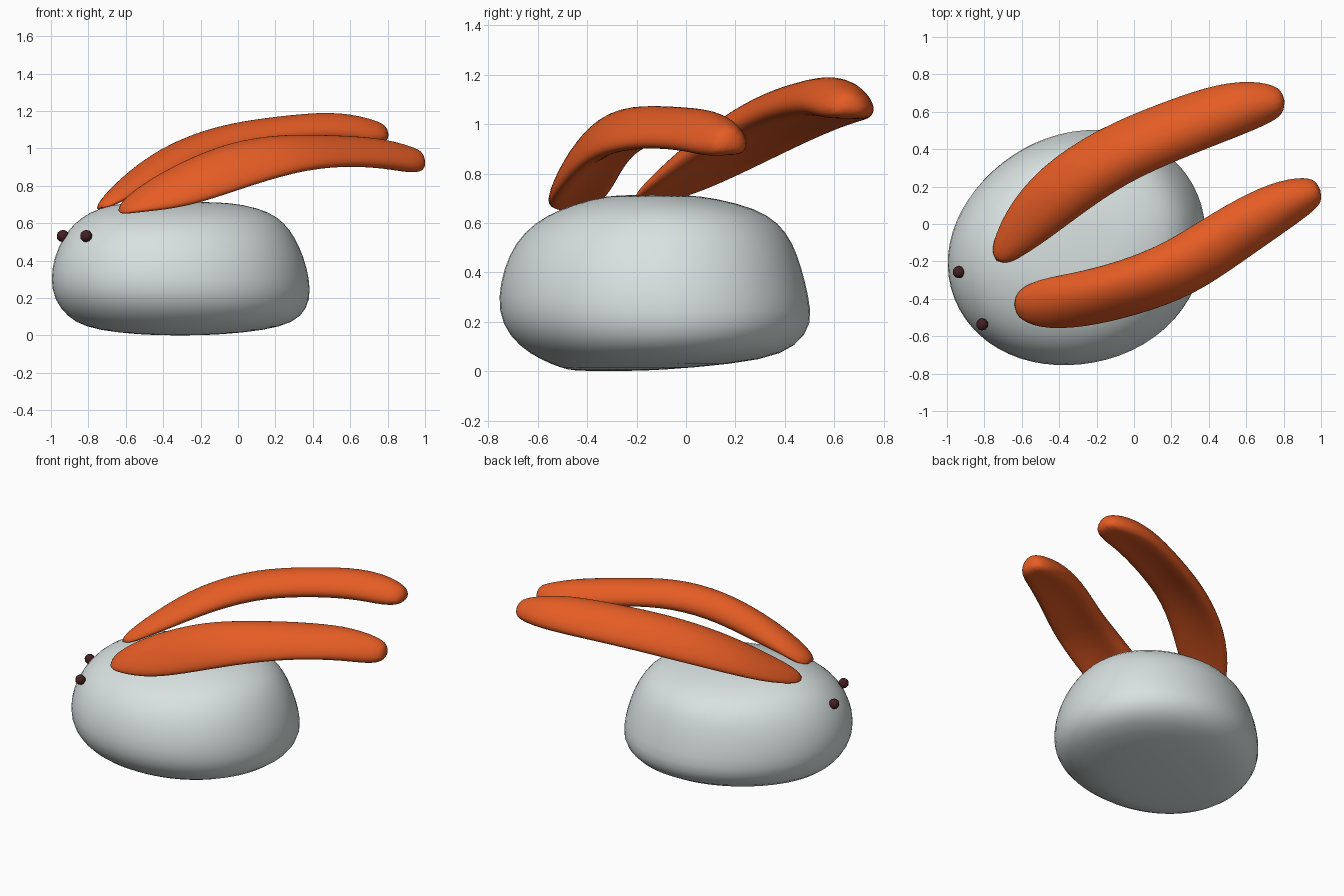
import bpy, bmesh, math
from mathutils import Vector


def material(name, rgb):
    m = bpy.data.materials.new(name)
    m.diffuse_color = (*rgb, 1)
    return m


snow = material("pale grey", (0.69, 0.76, 0.75))
orange = material("orange", (0.79, 0.108, 0.018))
dark = material("dark maroon", (0.06, 0.014, 0.017))


def loft(name, rings, mat, levels):
    """Skin a list of equal-length closed rings, cap the ends and smooth."""
    bm = bmesh.new()
    vs = [[bm.verts.new(p) for p in r] for r in rings]
    n = len(vs[0])
    for a, b in zip(vs, vs[1:]):
        for i in range(n):
            j = (i + 1) % n
            bm.faces.new((a[i], a[j], b[j], b[i]))
    bm.faces.new(vs[0])
    bm.faces.new(vs[-1])
    bmesh.ops.recalc_face_normals(bm, faces=bm.faces)
    for f in bm.faces:
        f.smooth = True
    me = bpy.data.meshes.new(name)
    bm.to_mesh(me)
    bm.free()
    me.materials.append(mat)
    ob = bpy.data.objects.new(name, me)
    bpy.context.collection.objects.link(ob)
    sub = ob.modifiers.new("smooth", 'SUBSURF')
    sub.levels = sub.render_levels = levels
    return ob


# Body: stacked skewed ellipses, (z, x min, x max, y min, y max)
levels = [
    (0.00, -0.42, -0.20, -0.45, -0.20),
    (0.013, -0.64, 0.02, -0.50, 0.02),
    (0.045, -0.82, 0.23, -0.58, 0.32),
    (0.10, -0.91, 0.335, -0.67, 0.445),
    (0.19, -0.98, 0.38, -0.74, 0.51),
    (0.30, -1.00, 0.375, -0.755, 0.495),
    (0.42, -0.98, 0.345, -0.73, 0.465),
    (0.52, -0.935, 0.30, -0.685, 0.43),
    (0.60, -0.875, 0.245, -0.61, 0.375),
    (0.66, -0.79, 0.165, -0.50, 0.28),
    (0.70, -0.68, 0.03, -0.37, 0.12),
    (0.715, -0.52, -0.12, -0.27, 0.00),
]
rings = []
for z, x0, x1, y0, y1 in levels:
    ring = []
    for i in range(32):
        t = math.tau * i / 32
        c = math.cos(t + math.pi / 4)
        r = 1.012 + (0.045 if c > 0 else -0.02) * c ** 6  # fuller near-right corner
        ring.append(((x0 + x1) / 2 + r * (x1 - x0) / 2 * math.cos(t - 0.06),
                     (y0 + y1) / 2 + r * (y1 - y0) / 2 * math.sin(t + 0.06), z))
    rings.append(ring)
loft("body", rings, snow, 1)

# Arched ear section: (across, height)
arch = [(-1, 0), (-0.82, 0.5), (-0.42, 0.92), (0, 1.03), (0.42, 0.92), (0.82, 0.5),
        (1, 0), (0.8, -0.25), (0.4, -0.12), (0, -0.05), (-0.4, -0.12), (-0.8, -0.25)]


def ear(name, stations):
    """Stations: x, y, half width, left edge z, right edge z, ridge z."""
    pts = [Vector(s[:2]) for s in stations]
    out = []
    for k, (x, y, w, zl, zr, top) in enumerate(stations):
        d = (pts[min(k + 1, len(pts) - 1)] - pts[max(k - 1, 0)]).normalized()
        side = Vector((d.y, -d.x)) * w * 1.09
        h = top - (zl + zr) / 2
        drop = 0.55 * (k / (len(stations) - 1)) ** 3  # underside fills out to the tip
        out.append([(x + side.x * u, y + side.y * u,
                     zl + (zr - zl) * (u + 1) / 2
                     + h * (v - drop * (1 - u * u) if v < 0 else v)) for u, v in arch])
    loft(name, out, orange, 2)


# Ears
ear("far_ear", [
    (-0.74, -0.205, 0.05, 0.66, 0.68, 0.71),
    (-0.60, -0.025, 0.13, 0.73, 0.79, 0.855),
    (-0.40, 0.175, 0.165, 0.85, 0.91, 1.015),
    (-0.12, 0.365, 0.16, 0.95, 1.02, 1.125),
    (0.20, 0.50, 0.155, 1.01, 1.07, 1.17),
    (0.50, 0.61, 0.15, 1.05, 1.09, 1.20),
    (0.70, 0.65, 0.115, 1.06, 1.06, 1.165),
    (0.81, 0.655, 0.06, 1.065, 1.065, 1.12)])
ear("near_ear", [
    (-0.645, -0.43, 0.06, 0.66, 0.65, 0.70),
    (-0.52, -0.43, 0.13, 0.745, 0.67, 0.80),
    (-0.30, -0.41, 0.145, 0.82, 0.70, 0.92),
    (-0.03, -0.345, 0.148, 0.92, 0.80, 1.03),
    (0.25, -0.24, 0.155, 0.97, 0.90, 1.075),
    (0.50, -0.07, 0.15, 0.98, 0.93, 1.07),
    (0.75, 0.085, 0.135, 0.955, 0.925, 1.06),
    (0.92, 0.16, 0.10, 0.915, 0.905, 1.015),
    (1.0, 0.18, 0.055, 0.92, 0.92, 0.98)])

# Eyes
for name, loc in (("far_eye", (-0.937, -0.257, 0.532)), ("near_eye", (-0.812, -0.537, 0.532))):
    bpy.ops.mesh.primitive_ico_sphere_add(subdivisions=2, radius=0.033, location=loc)
    eye = bpy.context.object
    eye.name = name
    eye.data.materials.append(dark)
    bpy.ops.object.shade_smooth()
